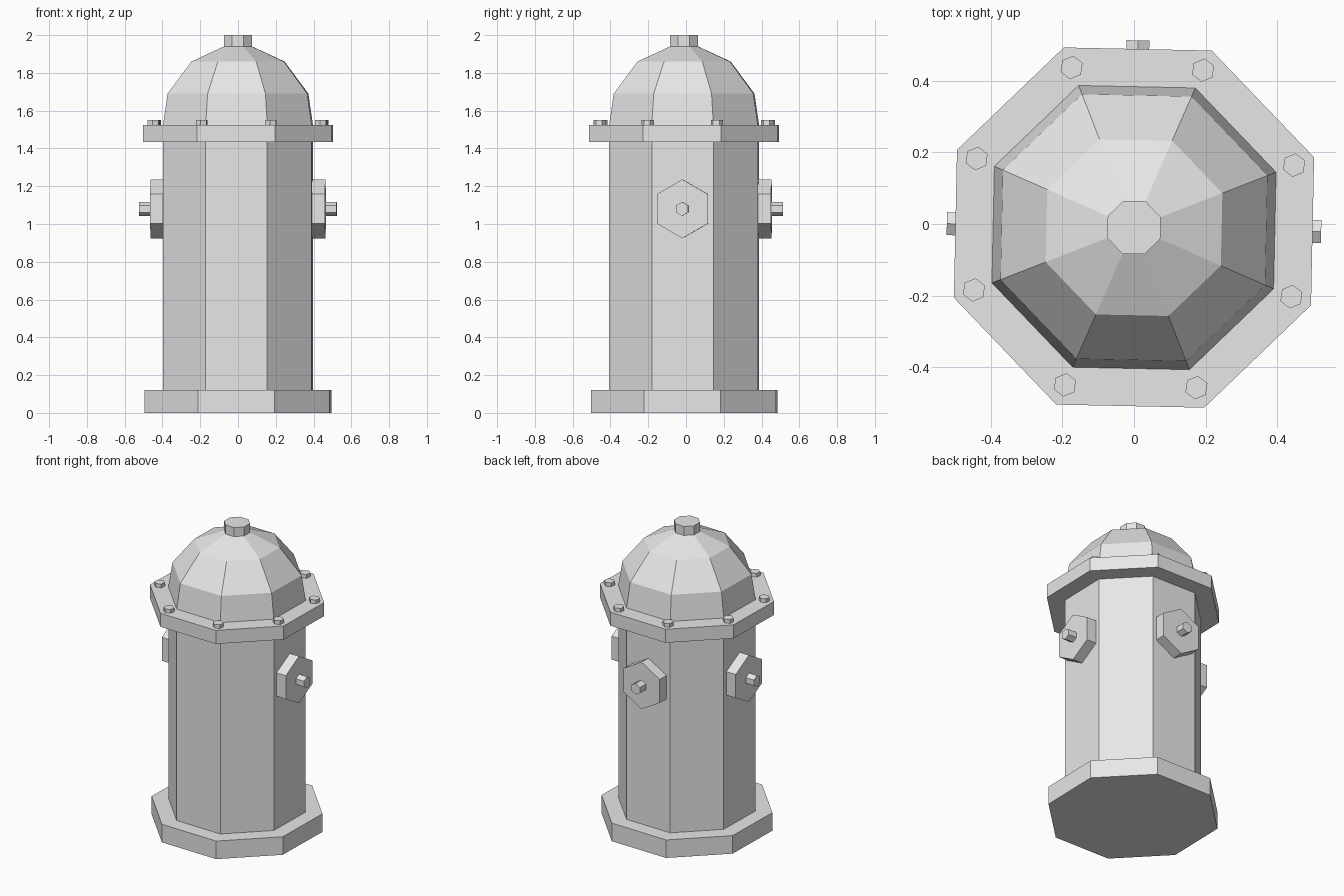
import bpy
from math import radians, pi, sin, cos
from mathutils import Matrix

cube = bpy.data.objects.get("Cube")
if cube:
    bpy.data.objects.remove(cube, do_unlink=True)

iron = bpy.data.materials.new("grey_iron")
iron.use_nodes = True
GREY = (0.8, 0.8, 0.8, 1)
iron.diffuse_color = GREY
iron.node_tree.nodes["Principled BSDF"].inputs["Base Color"].default_value = GREY

# The whole hydrant is turned slightly about its own axis
TURN = radians(-1.2)
FRAME = Matrix.Translation((0, -0.01, 0)) @ Matrix.Rotation(TURN, 4, 'Z')


def lathe(name, profile, sides, start, matrix):
    """Flat-faced solid from (radius, height) rings, capped at both ends."""
    verts = [(r * cos(start + 2 * pi * i / sides), r * sin(start + 2 * pi * i / sides), z)
             for r, z in profile for i in range(sides)]
    faces = [tuple(reversed(range(sides))),
             tuple(range(len(verts) - sides, len(verts)))]
    for k in range(len(profile) - 1):
        for i in range(sides):
            a, b = k * sides + i, k * sides + (i + 1) % sides
            faces.append((a, b, b + sides, a + sides))
    mesh = bpy.data.meshes.new(name)
    mesh.from_pydata(verts, [], faces)
    mesh.materials.append(iron)
    obj = bpy.data.objects.new(name, mesh)
    obj.matrix_world = matrix
    bpy.context.collection.objects.link(obj)
    return obj


def octagon(name, profile):
    return lathe(name, profile, 8, pi / 8, FRAME)


# Barrel, flanges, domed bonnet and top nut
octagon("base_flange", [(0.53, 0), (0.53, 0.12)])
octagon("barrel", [(0.426, 0.12), (0.426, 1.435)])
octagon("top_flange", [(0.54, 1.435), (0.54, 1.525)])
octagon("bonnet", [(0.426, 1.525), (0.4, 1.69), (0.265, 1.86), (0.08, 1.94)])
octagon("top_nut", [(0.08, 1.94), (0.08, 2.0)])

# Bolts near each corner of the top flange
for i in range(8):
    spot = (Matrix.Rotation(pi / 8 + i * pi / 4, 4, 'Z')
            @ Matrix.Translation((0.48, 0, 0)))
    level = Matrix.Translation((FRAME @ spot).translation)
    lathe("flange_bolt", [(0.033, 1.525), (0.033, 1.55)], 6, radians(82), level)

# Outlet caps with stems on the left, back and right
for side, angle in (("left", 0), ("back", pi / 2), ("right", pi)):
    aim = (FRAME @ Matrix.Rotation(angle, 4, 'Z')
           @ Matrix.Translation((0, 0, 1.08)) @ Matrix.Rotation(pi / 2, 4, 'Y'))
    lathe(side + "_outlet_cap", [(0.156, 0.38), (0.156, 0.463)], 6, 0, aim)
    lathe(side + "_outlet_stem", [(0.037, 0.463), (0.037, 0.523)], 6, 0, aim)
